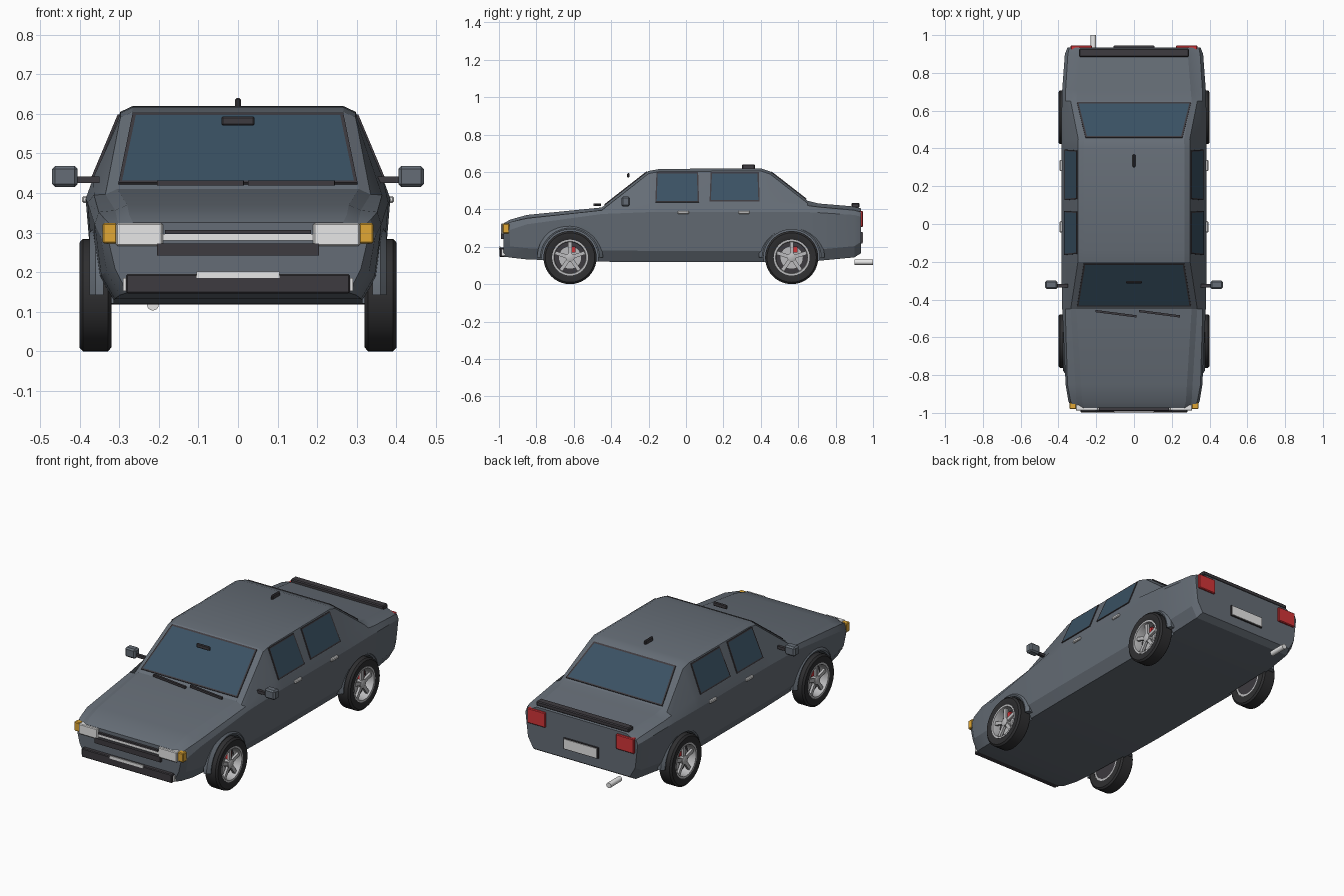
import bpy, bmesh, math
from mathutils import Vector, Matrix

if "Cube" in bpy.data.objects:
    bpy.data.objects.remove(bpy.data.objects["Cube"])


def material(name, rgb):
    m = bpy.data.materials.new(name)
    m.use_nodes = True
    m.diffuse_color = (*rgb, 1)
    m.node_tree.nodes["Principled BSDF"].inputs["Base Color"].default_value = (*rgb, 1)
    return m


PAINT = material("slate paint", (0.13, 0.152, 0.18))
GLASS = material("blue glass", (0.042, 0.083, 0.125))
TRIM = material("dark trim", (0.047, 0.043, 0.05))
TYRE = material("tyre rubber", (0.028, 0.028, 0.03))
WHITE = material("pale lamp", (0.8, 0.8, 0.8))
ALLOY = material("alloy grey", (0.5, 0.5, 0.51))
AMBER = material("amber lamp", (0.75, 0.39, 0.035))
RED = material("red lamp", (0.65, 0.035, 0.04))


def finish(name, bm, *mats):
    bmesh.ops.recalc_face_normals(bm, faces=bm.faces)
    mesh = bpy.data.meshes.new(name)
    bm.to_mesh(mesh)
    bm.free()
    for m in mats:
        mesh.materials.append(m)
    ob = bpy.data.objects.new(name, mesh)
    bpy.context.collection.objects.link(ob)
    return ob


def smooth(ob, angle=30):
    bpy.ops.object.select_all(action='DESELECT')
    ob.select_set(True)
    bpy.context.view_layer.objects.active = ob
    bpy.ops.object.shade_smooth_by_angle(angle=math.radians(angle))


def box(name, x, y, z, mat, bevel=0, turn=0):
    """Box from (low, high) ranges, turned about z."""
    low, high = Vector((x[0], y[0], z[0])), Vector((x[1], y[1], z[1]))
    bm = bmesh.new()
    bmesh.ops.create_cube(bm, size=1)
    bmesh.ops.scale(bm, vec=high - low, verts=bm.verts)
    if bevel:
        bmesh.ops.bevel(bm, geom=bm.edges, offset=bevel, segments=1, affect='EDGES')
    bmesh.ops.transform(bm, matrix=Matrix.Translation((low + high) / 2) @ Matrix.Rotation(turn, 4, 'Z'), verts=bm.verts)
    return finish(name, bm, mat)


def pair(name, x, y, z, mat, bevel=0):
    for side, s in (("left", 1), ("right", -1)):
        box(f"{side}_{name}", sorted((s * x[0], s * x[1])), y, z, mat, bevel)


def lathe(name, profile, centre, mat, sweep=math.tau, steps=40):
    """Closed (x, radius) profile swept about an x-axis line through (y, z)."""
    bm = bmesh.new()
    full = sweep == math.tau
    rings = []
    for i in range(steps if full else steps + 1):
        a = sweep * i / steps
        rings.append([bm.verts.new((x, centre[0] + r * math.cos(a), centre[1] + r * math.sin(a)))
                      for x, r in profile])
    n = len(profile)
    for i in range(steps):
        a, b = rings[i], rings[(i + 1) % len(rings)]
        for j in range(n):
            k = (j + 1) % n
            bm.faces.new((a[j], a[k], b[k], b[j]))
    if not full:
        bm.faces.new(rings[0])
        bm.faces.new(rings[-1])
    smooth(finish(name, bm, mat))


def window(name, corners, out, border=0.012):
    """Thin plate with a dark frame and an inset pane."""
    bm = bmesh.new()
    pts = [Vector(c) for c in corners]
    n = (pts[1] - pts[0]).cross(pts[2] - pts[0]).normalized()
    n = n if n.dot(Vector(out)) > 0 else -n
    face = bm.faces.new([bm.verts.new(p + n * 0.005) for p in pts])
    back = bmesh.ops.extrude_face_region(bm, geom=[face], use_keep_orig=True)["geom"]
    bmesh.ops.translate(bm, vec=-n * 0.008, verts=[v for v in back if isinstance(v, bmesh.types.BMVert)])
    bmesh.ops.inset_region(bm, faces=[face], thickness=border, use_boundary=True)
    face.material_index = 1
    finish(name, bm, TRIM, GLASS)


# Body shell: half sections lofted front to back
# y, floor z, half width, widest z, shoulder x, shoulder z, top edge x, top z
STATIONS = [
    (-.975, .148, .325, .27, .315, .312, .295, .325),
    (-.94, .142, .347, .29, .335, .332, .305, .345),
    (-.85, .132, .362, .32, .352, .352, .31, .37),
    (-.45, .12, .38, .375, .364, .395, .335, .41),
    (-.2, .118, .385, .385, .365, .44, .297, .605),
    (-.14, .118, .385, .385, .365, .44, .297, .616),
    (.4, .118, .385, .385, .365, .44, .297, .619),
    (.45, .118, .385, .385, .365, .44, .295, .602),
    (.65, .123, .382, .385, .364, .42, .335, .446),
    (.71, .125, .38, .382, .362, .412, .33, .431),
    (.9, .143, .366, .37, .35, .395, .315, .415),
    (.935, .165, .352, .36, .342, .385, .31, .405),
]


def section(y, zb, w, zw, xs, zs, xt, zt):
    half = [(.86 * w, zb), (.955 * w, zb + .06), (w, zw), (xs, zs), (xt, zt - .014), (xt - .03, zt)]
    loop = half + [(-x, z) for x, z in reversed(half)]
    return [(x, y, z) for x, z in loop]


bm = bmesh.new()
rings = [[bm.verts.new(p) for p in section(*s)] for s in STATIONS]
for a, b in zip(rings, rings[1:]):
    for j in range(len(a)):
        k = (j + 1) % len(a)
        bm.faces.new((a[j], a[k], b[k], b[j]))
bm.faces.new(rings[0])
bm.faces.new(rings[-1])
body = finish("body", bm, PAINT)

# Wheel wells cut into the sides
AXLES = {"front": -.62, "rear": .565}
HUB = .142
for y in AXLES.values():
    for s in (1, -1):
        bm = bmesh.new()
        bmesh.ops.create_cone(bm, cap_ends=True, segments=40, radius1=.15, radius2=.15, depth=.2,
                              matrix=Matrix.Translation((s * .415, y, HUB)) @ Matrix.Rotation(math.pi / 2, 4, 'Y'))
        cutter = finish("well_cutter", bm, PAINT)
        mod = body.modifiers.new("well", 'BOOLEAN')
        mod.object, mod.operation, mod.solver = cutter, 'DIFFERENCE', 'EXACT'
        bpy.context.view_layer.objects.active = body
        bpy.ops.object.modifier_apply(modifier=mod.name)
        bpy.data.objects.remove(cutter)
smooth(body, 20)

# Wheels, brakes and arch lips
for end, y in AXLES.items():
    for side, s in (("left", 1), ("right", -1)):
        tag, hub = f"{end}_{side}", (y, HUB)

        def ring(part, profile, mat, **kw):
            lathe(f"{tag}_{part}", [(s * x, r) for x, r in profile], hub, mat, **kw)

        ring("arch", [(.34, .15), (.373, .15), (.375, .158), (.36, .176), (.34, .176)], PAINT, sweep=math.pi, steps=24)
        ring("tyre", [(.32, .094), (.32, .132), (.328, .142), (.392, .142), (.401, .132), (.401, .105), (.396, .094)], TYRE)
        ring("rim", [(.322, .082), (.322, .096), (.398, .096), (.398, .086), (.385, .082)], ALLOY)
        ring("backing", [(.325, 0), (.325, .083), (.35, .083), (.35, 0)], TRIM)
        ring("brake_disc", [(.349, 0), (.349, .062), (.362, .062), (.362, 0)], ALLOY)
        ring("hub", [(.36, 0), (.36, .024), (.39, .024), (.394, .016), (.394, 0)], ALLOY, steps=16)
        box(f"{tag}_caliper", sorted((s * .355, s * .375)), (y - .01, y + .03), (HUB + .026, HUB + .058), RED)
        bm = bmesh.new()
        for i in range(5):
            turn = Matrix.Rotation(math.tau * i / 5, 4, 'X')
            bmesh.ops.create_cube(bm, size=1, matrix=Matrix.Translation((s * .38, y, HUB)) @ turn
                                  @ Matrix.Translation((0, 0, .05)) @ Matrix.Diagonal((.014, .02, .076, 1)))
        finish(f"{tag}_spokes", bm, ALLOY)

# Windows
window("windscreen", [(-.302, -.435, .422), (.302, -.435, .422), (.266, -.208, .599), (-.266, -.208, .599)], (0, -1, 1))
window("rear_window", [(-.302, .642, .453), (.302, .642, .453), (.257, .455, .598), (-.257, .455, .598)], (0, 1, 1))
for side, s in (("left", 1), ("right", -1)):
    for part, y0, y1, low in (("front", -.164, .07, .437), ("rear", .126, .394, .441)):
        flank = lambda z: s * (.365 - (z - .44) * .42)
        window(f"{part}_{side}_window", [(flank(low), y0, low), (flank(low), y1, low),
                                         (flank(.597), y1 - .005, .597), (flank(.597), y0 + .006, .597)], (s, 0, 0), .01)

# Door mirrors and handles
pair("mirror", (.405, .47), (-.345, -.3), (.415, .468), PAINT, .008)
pair("mirror_arm", (.35, .41), (-.335, -.318), (.425, .441), TRIM)
for part, y in (("front", -.015), ("rear", .31)):
    pair(f"{part}_door_handle", (.375, .394), (y - .03, y + .03), (.375, .392), WHITE, .004)

# Front lamps, grille and bumper
pair("headlamp", (.19, .308), (-.988, -.955), (.266, .324), WHITE, .004)
pair("indicator", (.306, .342), (-.98, -.945), (.272, .324), AMBER, .004)
box("grille_bar", (-.192, .192), (-.984, -.96), (.28, .296), WHITE)
box("grille_slot", (-.185, .185), (-.988, -.96), (.296, .306), TRIM)
box("lower_grille", (-.205, .205), (-.99, -.96), (.242, .272), TRIM)
box("front_bumper", (-.283, .283), (-.997, -.95), (.146, .195), TRIM, .004)
pair("bumper_end", (.282, .29), (-.985, -.95), (.152, .185), WHITE)
box("front_plate", (-.105, .105), (-1, -.992), (.185, .201), WHITE)

# Rear lamps, plate, spoiler and exhaust
pair("tail_lamp", (.222, .335), (.92, .946), (.306, .391), RED, .004)
box("rear_plate_frame", (-.108, .108), (.93, .943), (.218, .28), TRIM)
box("rear_plate", (-.103, .103), (.94, .947), (.222, .276), WHITE)
box("spoiler", (-.29, .29), (.885, .928), (.408, .434), TRIM, .005)
bm = bmesh.new()
bmesh.ops.create_cone(bm, cap_ends=True, segments=16, radius1=.015, radius2=.015, depth=.1,
                      matrix=Matrix.Translation((-.215, .95, .118)) @ Matrix.Rotation(math.pi / 2, 4, 'X'))
smooth(finish("exhaust", bm, WHITE))

# Wipers, cabin mirror and aerial
for side, x in (("right", -.095), ("left", .135)):
    box(f"{side}_wiper", (x - .11, x + .11), (-.481, -.469), (.419, .431), TRIM, 0, -.13)
box("cabin_mirror", (-.042, .042), (-.315, -.302), (.57, .593), TRIM, .004)
box("aerial", (-.007, .007), (.3, .368), (.612, .64), TRIM, .004)
